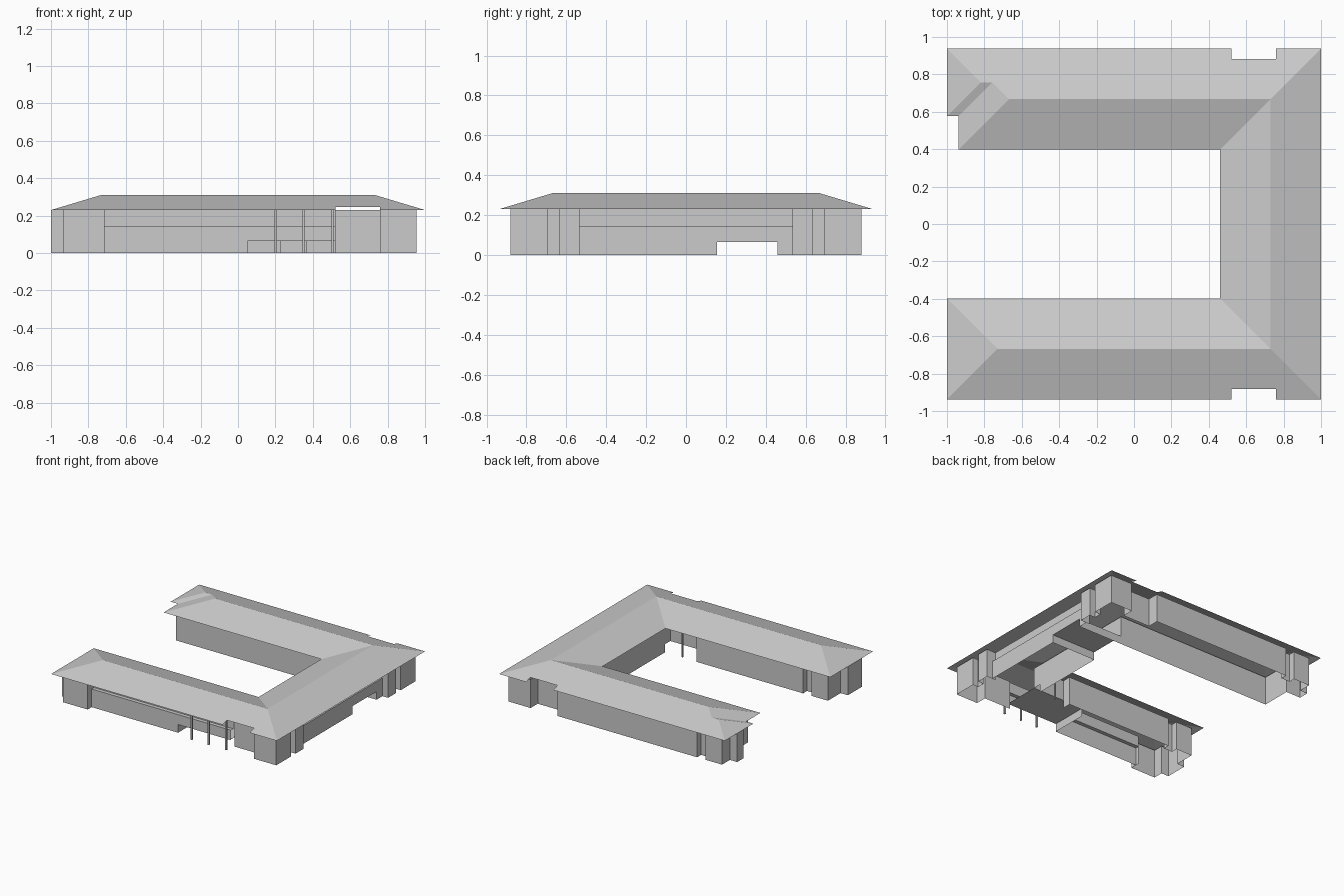
import bpy, bmesh

cube = bpy.data.objects.get("Cube")
if cube:
    bpy.data.objects.remove(cube, do_unlink=True)

GREY = (0.6, 0.6, 0.6, 1)
mat = bpy.data.materials.new("light_grey")
mat.use_nodes = True
mat.diffuse_color = GREY
mat.node_tree.nodes["Principled BSDF"].inputs["Base Color"].default_value = GREY

EAVE, SILL, LOW = 0.23, 0.145, 0.065
PITCH = 0.3
YO, YR, YI = 0.937, 0.667, 0.397   # outer eave, ridge, inner eave (wings)
XO, XR, XI = 1.0, 0.73, 0.46       # same for the connecting wing


def make(name, polys):
    bm = bmesh.new()
    for poly in polys:
        bm.faces.new([bm.verts.new(p) for p in poly])
    bmesh.ops.remove_doubles(bm, verts=bm.verts, dist=0.0005)
    me = bpy.data.meshes.new(name)
    bm.to_mesh(me)
    bm.free()
    me.materials.append(mat)
    ob = bpy.data.objects.new(name, me)
    bpy.context.collection.objects.link(ob)
    return ob


def wall(name, path, z0=0.0, z1=EAVE):
    """Thin vertical sheet along a plan path."""
    make(name, [[(*a, z0), (*b, z0), (*b, z1), (*a, z1)]
                for a, b in zip(path, path[1:])])


def plate(name, x0, x1, y0, y1, z):
    make(name, [[(x0, y0, z), (x1, y0, z), (x1, y1, z), (x0, y1, z)]])


def slope(pts, axis, eave):
    """Roof plane rising from an eave line, given in plan."""
    return [(*p, EAVE + PITCH * abs(p[axis] - eave)) for p in pts]


def flip(path):
    return [(x, -y) for x, y in path]


# Roof: outer slopes carry a small notch over each recessed entry
NOTCH = [(0.76, YO), (0.76, 0.883), (0.52, 0.883), (0.52, YO)]
north = [(XO, YO)] + NOTCH + [(-1, YO), (-0.82, 0.757), (-0.757, 0.757),
                              (-0.667, YR), (XR, YR)]
south = flip([(XO, YO)] + NOTCH + [(-1, YO), (-XR, YR), (XR, YR)])
make("roof", [
    slope(north, 1, YO),
    slope(south, 1, -YO),
    slope([(XO, -YO), (XO, YO), (XR, YR), (XR, -YR)], 0, XO),
    slope([(XI, -YI), (XR, -YR), (XR, YR), (XI, YI)], 0, XI),
    slope([(-0.937, YI), (XI, YI), (XR, YR), (-0.667, YR)], 1, YI),
    slope([(-1, -YI), (-XR, -YR), (XR, -YR), (XI, -YI)], 1, -YI),
    slope([(-1, -YO), (-1, -YI), (-XR, -YR)], 0, -1),
    # stepped hip at the end of the rear wing
    slope([(-0.937, YI), (-0.667, YR), (-0.757, 0.757), (-0.937, 0.577)], 0, -0.937),
    slope([(-1, 0.577), (-0.82, 0.757), (-1, YO)], 0, -1),
    slope([(-1, 0.577), (-0.937, 0.577), (-0.757, 0.757), (-0.82, 0.757)], 1, 0.577),
])

# Corner blocks with recessed entries and slots
corner = [(0.52, 0.79), (0.76, 0.79), (0.76, 0.88), (0.955, 0.88), (0.955, 0.695),
          (0.905, 0.695), (0.905, 0.635), (0.955, 0.635), (0.955, 0.535), (0.875, 0.535)]
wall("rear_corner_walls", corner)
wall("front_corner_walls", flip(corner))

# Rear wing
wall("rear_wing_walls", [
    (0.52, 0.79), (0.52, 0.88), (-0.715, 0.88), (-0.715, 0.83), (-0.79, 0.83),
    (-0.79, 0.88), (-0.935, 0.88), (-0.935, 0.78), (-1, 0.78), (-1, 0.7),
    (-0.87, 0.7), (-0.87, 0.46), (0.51, 0.46)])

# Front wing
wall("front_wing_walls", [
    (-0.715, -0.8), (-0.715, -0.88), (-0.935, -0.88), (-0.935, -0.8), (-1, -0.8),
    (-1, -0.62), (-0.935, -0.62), (-0.935, -0.46), (-0.79, -0.46), (-0.79, -0.51),
    (-0.715, -0.51), (-0.715, -0.46), (0.23, -0.46), (0.23, -0.53)])
wall("front_low_wall", [(-0.715, -0.83), (0.05, -0.83)], 0, SILL)
wall("front_passage_beam", [(0.05, -0.83), (0.52, -0.83)], LOW, SILL)
wall("front_window_band", [(-0.715, -0.8), (0.52, -0.8)], SILL, EAVE)
plate("front_sill", -0.715, 0.52, -0.83, -0.8, SILL)
plate("front_passage_ceiling", 0.05, 0.51, -0.83, -0.53, LOW)
wall("front_passage_side", [(0.05, -0.83), (0.05, -0.53)], 0, LOW)
wall("front_passage_back", [(0.23, -0.53), (0.51, -0.53), (0.51, -0.46)], LOW, EAVE)

# Connecting wing, with a low passage through it
for name, y0, y1, z0 in (("side_low_wall_front", -0.535, 0.155, 0),
                         ("side_passage_beam", 0.155, 0.46, LOW),
                         ("side_low_wall_rear", 0.46, 0.535, 0)):
    wall(name, [(0.905, y0), (0.905, y1)], z0, SILL)
wall("side_window_band", [(0.875, -0.535), (0.875, 0.535)], SILL, EAVE)
plate("side_sill", 0.875, 0.905, -0.535, 0.535, SILL)
wall("court_wall", [(0.51, -0.46), (0.51, 0.155)])
wall("court_wall_over_passage", [(0.51, 0.155), (0.51, 0.46)], LOW, EAVE)
plate("side_passage_ceiling", 0.51, 0.905, 0.155, 0.46, LOW)
for y in (0.155, 0.46):
    wall("side_passage_side", [(0.51, y), (0.905, y)], 0, LOW)

# Porch columns
R = 0.006
for x, y in ((0.2, -0.87), (0.35, -0.87), (0.505, -0.87), (0.36, -0.47)):
    wall("porch_column", [(x - R, y - R), (x + R, y - R), (x + R, y + R),
                          (x - R, y + R), (x - R, y - R)], 0, EAVE + 0.015)
